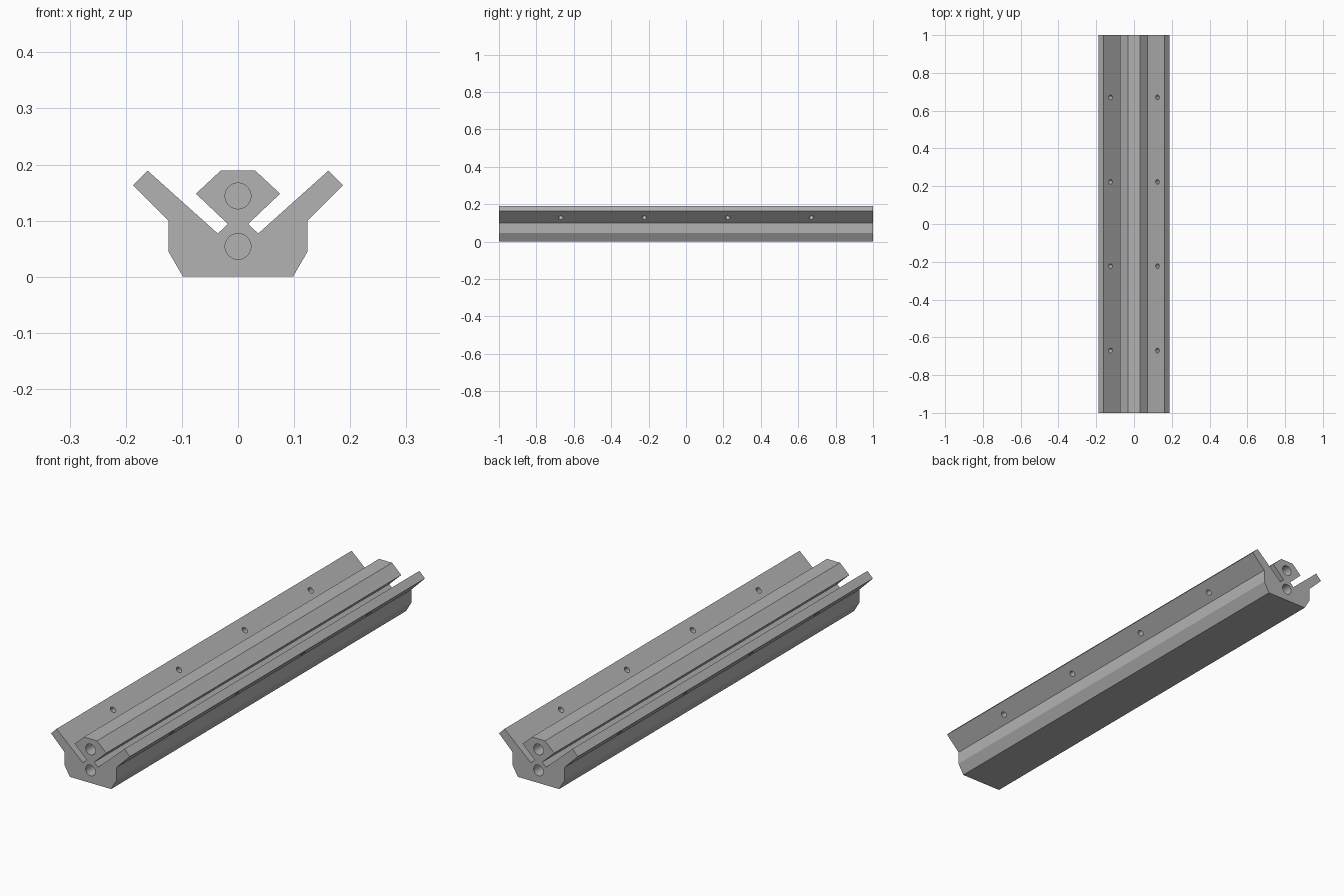
import bpy, bmesh, math
from mathutils import Matrix, Vector

if "Cube" in bpy.data.objects:
    bpy.data.objects.remove(bpy.data.objects["Cube"])

mat = bpy.data.materials.new("plain grey")
mat.diffuse_color = (0.45, 0.45, 0.45, 1)
mat.use_nodes = True
mat.node_tree.nodes["Principled BSDF"].inputs["Base Color"].default_value = mat.diffuse_color

# Right half of the rail cross-section (x, z), bottom to top
half = [(0.098, 0), (0.124, 0.045), (0.124, 0.1), (0.187, 0.163), (0.161, 0.189),
        (0.036, 0.077), (0.018, 0.094), (0.075, 0.148), (0.031, 0.189)]
outline = half + [(-x, z) for x, z in reversed(half)]

# Extruded rail
bm = bmesh.new()
face = bm.faces.new([bm.verts.new((x, -1, z)) for x, z in outline])
ext = bmesh.ops.extrude_face_region(bm, geom=[face])
bmesh.ops.translate(bm, vec=(0, 2, 0),
                    verts=[v for v in ext["geom"] if isinstance(v, bmesh.types.BMVert)])
bmesh.ops.recalc_face_normals(bm, faces=bm.faces)
mesh = bpy.data.meshes.new("rail")
bm.to_mesh(mesh)
bm.free()
mesh.materials.append(mat)
rail = bpy.data.objects.new("rail", mesh)
bpy.context.collection.objects.link(rail)

# Drill bits for all holes
bm = bmesh.new()


def drill(centre, direction, radius, length, sides):
    rot = Vector(direction).to_track_quat('Z', 'Y').to_matrix().to_4x4()
    bmesh.ops.create_cone(bm, cap_ends=True, segments=sides, radius1=radius,
                          radius2=radius, depth=length,
                          matrix=Matrix.Translation(centre) @ rot)


for end in (-1, 1):
    for z in (0.054, 0.144):          # blind screw holes in both ends
        drill((0, end, z), (0, 1, 0), 0.023, 0.3, 40)
for side in (-1, 1):
    for y in (-0.67, -0.223, 0.223, 0.67):   # mounting holes through the wings
        drill((side * 0.138, y, 0.141), (side, 0, -1), 0.0125, 0.08, 24)
cut_mesh = bpy.data.meshes.new("hole_cutter")
bm.to_mesh(cut_mesh)
bm.free()
cut_mesh.materials.append(mat)
cutter = bpy.data.objects.new("hole_cutter", cut_mesh)
bpy.context.collection.objects.link(cutter)
cutter.hide_render = True

# Cut the holes and keep only the finished rail
mod = rail.modifiers.new("holes", 'BOOLEAN')
mod.operation = 'DIFFERENCE'
mod.solver = 'EXACT'
mod.object = cutter
bpy.context.view_layer.objects.active = rail
rail.select_set(True)
bpy.ops.object.modifier_apply(modifier="holes")
bpy.data.objects.remove(cutter)
bpy.ops.object.shade_smooth_by_angle(angle=math.radians(25))
